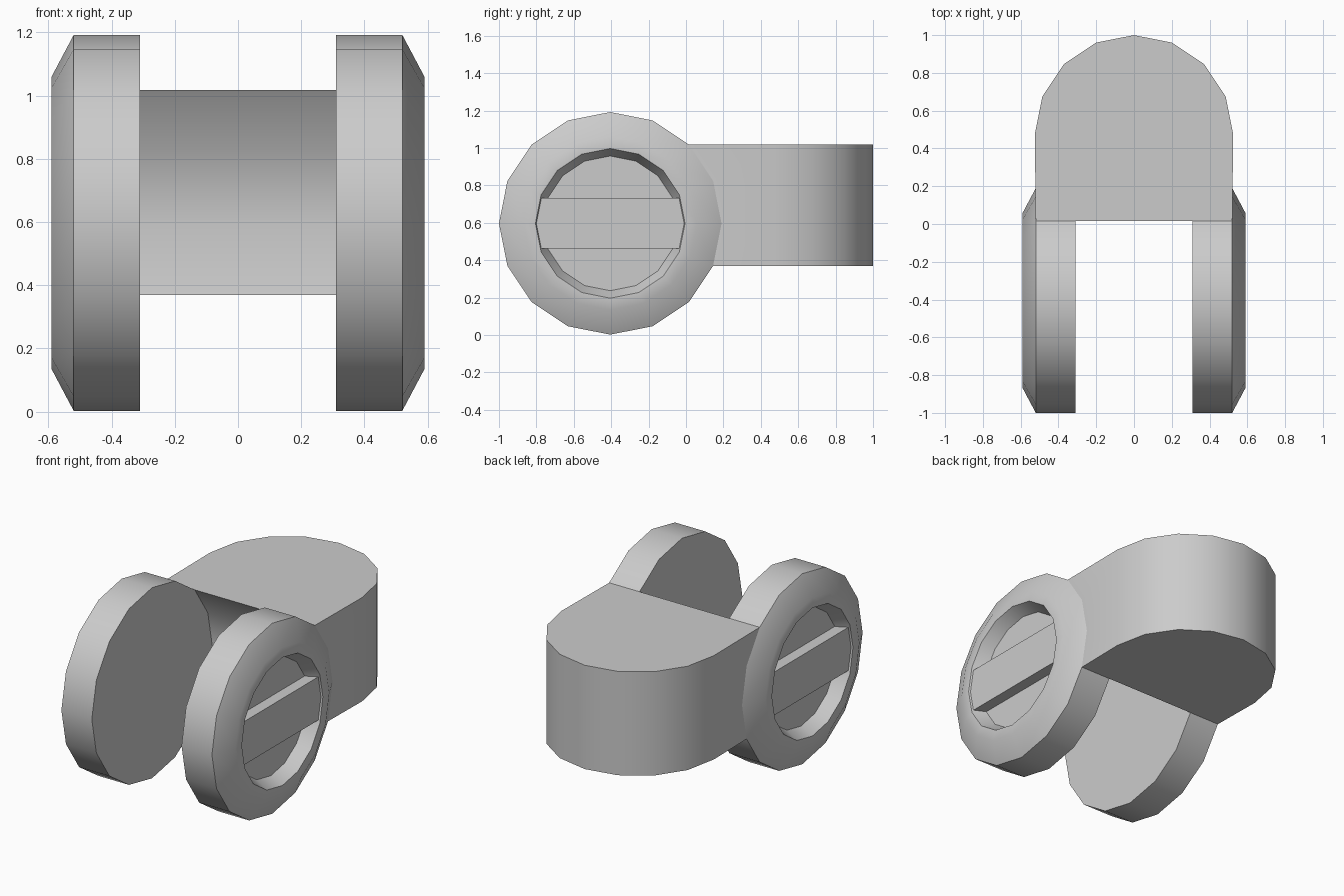
import bpy, bmesh, math

if "Cube" in bpy.data.objects:
    bpy.data.objects.remove(bpy.data.objects["Cube"])

CY, CZ, R, N = -0.405, 0.597, 0.595, 16   # disc axis, radius, sides


def ring_point(x, r, i):
    a = 2 * math.pi * i / N
    return (x, CY + r * math.cos(a), CZ + r * math.sin(a))


def finish(name, bm, mirror=False):
    bmesh.ops.recalc_face_normals(bm, faces=bm.faces)
    mesh = bpy.data.meshes.new(name)
    bm.to_mesh(mesh)
    bm.free()
    obj = bpy.data.objects.new(name, mesh)
    bpy.context.collection.objects.link(obj)
    if mirror:
        obj.modifiers.new("mirror", 'MIRROR').use_axis = (True, False, False)
    bpy.ops.object.select_all(action='DESELECT')
    obj.select_set(True)
    bpy.context.view_layer.objects.active = obj
    bpy.ops.object.shade_smooth_by_angle(angle=math.radians(30))
    return obj


def loft(rings):
    """Closed solid through rings of equal point count, capped at both ends."""
    bm = bmesh.new()
    loops = [[bm.verts.new(p) for p in ring] for ring in rings]
    n = len(loops[0])
    for a, b in zip(loops, loops[1:]):
        for i in range(n):
            j = (i + 1) % n
            bm.faces.new((a[i], a[j], b[j], b[i]))
    bm.faces.new(loops[0])
    bm.faces.new(loops[-1])
    return bm


# side discs: chamfered rim, recessed face
profile = [(0.31, R), (0.52, R), (0.59, 0.463), (0.59, 0.40), (0.51, 0.36)]
finish("side_disc", loft([[ring_point(x, r, i) for i in range(N)]
                          for x, r in profile]), mirror=True)

# bar across each recess
bar = [(-0.396, 0), (-0.37, 0.135), (0.37, 0.135),
       (0.396, 0), (0.37, -0.135), (-0.37, -0.135)]
finish("recess_bar", loft([[(x, CY + y, CZ + z) for y, z in bar]
                           for x in (0.50, 0.58)]), mirror=True)

# body: round back, front scooped to follow the discs
bm = bmesh.new()
scoop = [ring_point(0.52, R, i) for i in (2, 1, 0, -1)]   # top to bottom
right = [bm.verts.new(p) for p in scoop]
left = [bm.verts.new((-x, y, z)) for x, y, z in scoop]
angles = [math.pi * i / 8 for i in range(9)]
top, bottom = ([bm.verts.new((0.525 * math.cos(a), 0.475 + 0.525 * math.sin(a), z))
                for a in angles] for z in (scoop[0][2], scoop[-1][2]))
for i in range(8):
    bm.faces.new((top[i], top[i + 1], bottom[i + 1], bottom[i]))
for i in range(3):
    bm.faces.new((right[i], right[i + 1], left[i + 1], left[i]))
bm.faces.new([right[0]] + top + [left[0]])
bm.faces.new([right[-1]] + bottom + [left[-1]])
bm.faces.new(right + [bottom[0], top[0]])
bm.faces.new(left + [bottom[-1], top[-1]])
finish("body", bm)
